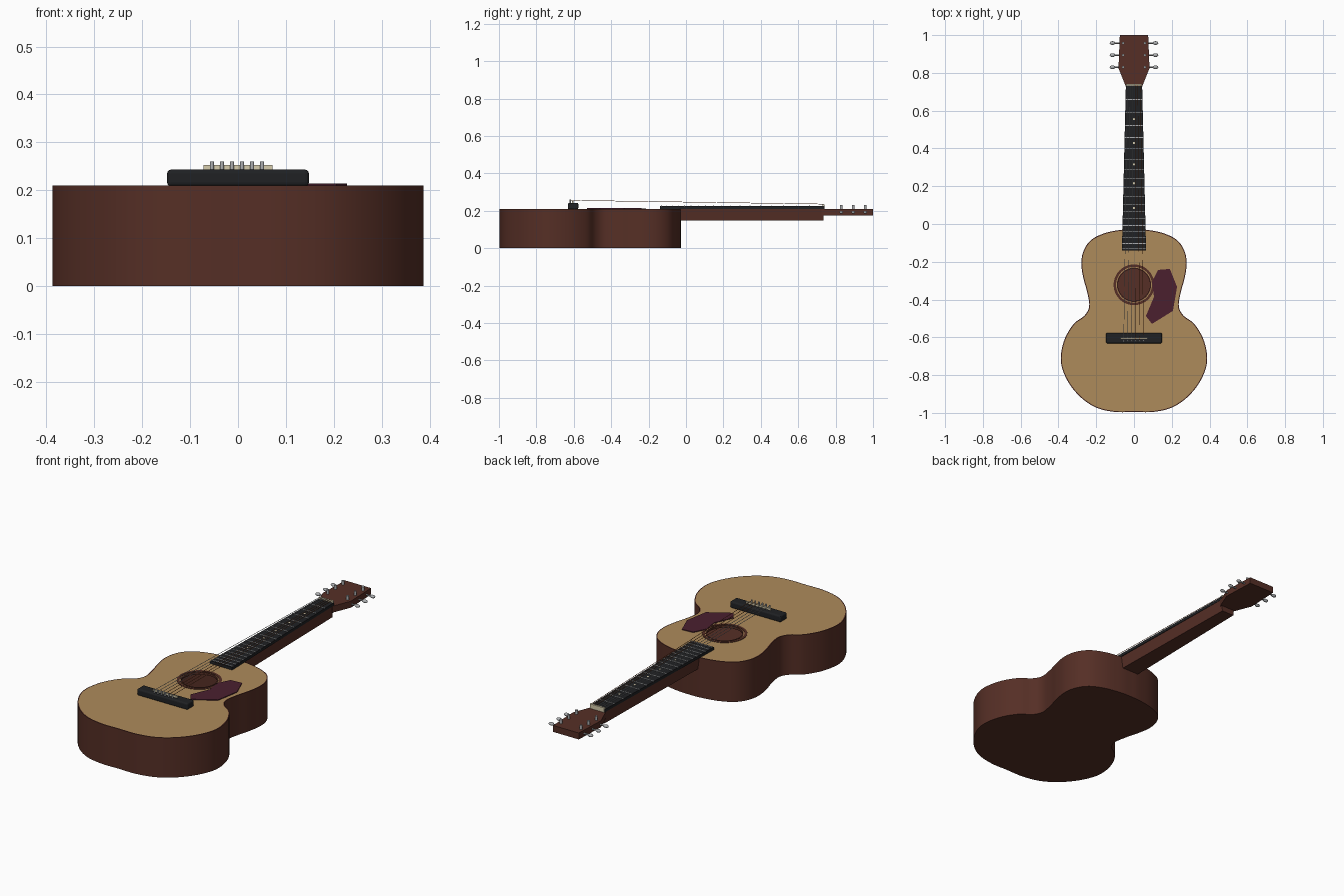
import bpy, bmesh, math
from mathutils import Vector

if "Cube" in bpy.data.objects:
    bpy.data.objects.remove(bpy.data.objects["Cube"])


def material(name, r, g, b):
    m = bpy.data.materials.new(name)
    m.diffuse_color = (r, g, b, 1)
    m.use_nodes = True
    m.node_tree.nodes["Principled BSDF"].inputs["Base Color"].default_value = m.diffuse_color
    return m


BROWN = material("mahogany", 0.092, 0.028, 0.019)
TAN = material("spruce", 0.42, 0.26, 0.105)
BLACK = material("ebony", 0.014, 0.015, 0.017)
PLUM = material("pickguard_plum", 0.07, 0.014, 0.028)
STEEL = material("steel", 0.42, 0.43, 0.44)
CREAM = material("bone", 0.68, 0.61, 0.42)
BRONZE = material("bronze_string", 0.26, 0.08, 0.025)


def finish(name, bm, *mats, smooth=False):
    mesh = bpy.data.meshes.new(name)
    bm.to_mesh(mesh)
    bm.free()
    ob = bpy.data.objects.new(name, mesh)
    bpy.context.collection.objects.link(ob)
    for m in mats:
        mesh.materials.append(m)
    if smooth:
        bpy.ops.object.select_all(action='DESELECT')
        ob.select_set(True)
        bpy.context.view_layer.objects.active = ob
        bpy.ops.object.shade_smooth_by_angle(angle=math.radians(40))
    return ob


def prism(name, pts, z0, z1, mat, bottom_scale=1.0):
    """Extrude a flat outline between two heights."""
    bm = bmesh.new()
    lo = [bm.verts.new((x * bottom_scale, y, z0)) for x, y in pts]
    hi = [bm.verts.new((x, y, z1)) for x, y in pts]
    bm.faces.new(lo[::-1])
    bm.faces.new(hi)
    n = len(pts)
    for i in range(n):
        j = (i + 1) % n
        bm.faces.new((lo[i], lo[j], hi[j], hi[i]))
    bmesh.ops.recalc_face_normals(bm, faces=bm.faces)
    return finish(name, bm, mat)


def box(name, x0, x1, y0, y1, z0, z1, mat):
    return prism(name, [(x0, y0), (x1, y0), (x1, y1), (x0, y1)], z0, z1, mat)


def rod(name, a, b, r, mat, sides=10):
    a, b = Vector(a), Vector(b)
    bm = bmesh.new()
    bmesh.ops.create_cone(bm, cap_ends=True, segments=sides, radius1=r, radius2=r, depth=(b - a).length)
    ob = finish(name, bm, mat, smooth=True)
    ob.location = (a + b) / 2
    ob.rotation_euler = (b - a).to_track_quat('Z', 'Y').to_euler()
    return ob


def circle(r, n=48):
    return [(r * math.cos(2 * math.pi * i / n), HOLE_Y + r * math.sin(2 * math.pi * i / n)) for i in range(n)]


def ring(name, r0, r1, z0, z1, mat):
    """Flat washer around the sound hole."""
    bm = bmesh.new()
    loops = [[bm.verts.new((x, y, z)) for x, y in circle(r)]
             for r, z in ((r0, z0), (r1, z0), (r1, z1), (r0, z1))]
    for k in range(4):
        a, b = loops[k], loops[(k + 1) % 4]
        for i in range(48):
            j = (i + 1) % 48
            bm.faces.new((a[i], a[j], b[j], b[i]))
    bmesh.ops.recalc_face_normals(bm, faces=bm.faces)
    return finish(name, bm, mat, smooth=True)


TOP, HOLE_Y, NUT_Y, SADDLE_Y = 0.21, -0.322, 0.735, -0.605

# Body outline: right half smoothed through a few points, then mirrored
half = [(0, -0.995), (0.1, -0.995), (0.2, -0.972), (0.285, -0.915), (0.352, -0.83), (0.387, -0.73),
        (0.371, -0.62), (0.32, -0.53), (0.262, -0.485), (0.237, -0.435), (0.248, -0.36), (0.267, -0.29),
        (0.279, -0.21), (0.266, -0.14), (0.225, -0.083), (0.15, -0.047), (0.06, -0.03), (0, -0.028)]
ctrl = [(-half[1][0], half[1][1])] + half + [(-half[-2][0], half[-2][1])]
right = []
for i in range(1, len(ctrl) - 2):
    p = [Vector(c) for c in ctrl[i - 1:i + 3]]
    for s in range(5):
        t = s / 5
        right.append(0.5 * (2 * p[1] + (p[2] - p[0]) * t + (2 * p[0] - 5 * p[1] + 4 * p[2] - p[3]) * t * t
                            + (3 * p[1] - p[0] - 3 * p[2] + p[3]) * t ** 3))
right.append(Vector(half[-1]))
outline = right + [Vector((-v.x, v.y)) for v in right[-2:0:-1]]
n = len(outline)
inner = []
for i in range(n):
    d = (outline[(i + 1) % n] - outline[i - 1]).normalized()
    inner.append(outline[i] + Vector((-d.y, d.x)) * 0.005)

# Hollow body: back, sides, dark edge, soundboard with a round hole
bm = bmesh.new()
low, high, lip = [[bm.verts.new((v.x, v.y, z)) for v in pts]
                  for pts, z in ((outline, 0), (outline, TOP), (inner, TOP))]
bm.faces.new(low[::-1])
for a, b in ((low, high), (high, lip)):
    for i in range(n):
        j = (i + 1) % n
        bm.faces.new((a[i], a[j], b[j], b[i]))
floor = bm.faces.new([bm.verts.new((v.x, v.y, 0.006)) for v in inner])
hole, under = [[bm.verts.new((x, y, z)) for x, y in circle(0.088)] for z in (TOP, TOP - 0.012)]
for i in range(48):
    j = (i + 1) % 48
    bm.faces.new((hole[i], hole[j], under[j], under[i]))
edges = [bm.edges.get((l[i], l[(i + 1) % len(l)])) for l in (lip, hole) for i in range(len(l))]
board = bmesh.ops.triangle_fill(bm, use_beauty=True, edges=edges, normal=(0, 0, 1))
for f in board["geom"]:
    if isinstance(f, bmesh.types.BMFace):
        f.material_index = 1
        f.normal_update()
        if f.normal.z < 0:
            f.normal_flip()
finish("body", bm, BROWN, TAN, smooth=True)

# Rosette
ring("rosette_outer", 0.095, 0.108, TOP - 0.002, TOP + 0.002, BROWN)
ring("rosette_inner", 0.085, 0.091, TOP - 0.002, TOP + 0.002, BROWN)

# Pickguard
prism("pickguard", [(0.127, -0.243), (0.095, -0.307), (0.106, -0.386), (0.063, -0.487), (0.095, -0.529),
                    (0.206, -0.46), (0.228, -0.333), (0.19, -0.238)][::-1], TOP, TOP + 0.004, PLUM)

# Neck, fingerboard, headstock, nut
prism("neck", [(-0.058, -0.05), (0.058, -0.05), (0.042, NUT_Y), (-0.042, NUT_Y)], 0.147, 0.212, BROWN, 0.85)
prism("fingerboard", [(-0.064, -0.14), (0.064, -0.14), (0.043, NUT_Y + 0.005), (-0.043, NUT_Y + 0.005)],
      TOP, 0.225, BLACK)
prism("headstock", [(-0.042, 0.725), (0.042, 0.725), (0.082, 0.825), (0.075, 1.0), (-0.075, 1.0),
                    (-0.082, 0.825)], 0.176, TOP, BROWN)
box("nut", -0.042, 0.042, NUT_Y - 0.004, NUT_Y + 0.006, TOP, 0.234, CREAM)


def fret_y(k):
    return NUT_Y - (NUT_Y - SADDLE_Y) * (1 - 2 ** (-k / 12))


# Frets and position dots
for k in range(1, 19):
    y = fret_y(k)
    w = 0.043 + (NUT_Y - y) * 0.024
    box("fret", -w, w, y - 0.002, y + 0.002, 0.224, 0.2275, STEEL)
for k in (3, 5, 7, 9, 12):
    y = (fret_y(k) + fret_y(k - 1)) / 2
    rod("position_dot", (0, y, 0.224), (0, y, 0.2265), 0.006, CREAM, 12)

# Bridge with rounded edges, saddle
bridge = box("bridge", -0.148, 0.148, -0.632, -0.576, TOP - 0.002, 0.243, BLACK)
bev = bridge.modifiers.new("rounding", 'BEVEL')
bev.width, bev.segments = 0.008, 3
box("saddle", -0.072, 0.072, SADDLE_Y - 0.004, SADDLE_Y + 0.004, 0.242, 0.253, CREAM)

# Bridge pins and strings
for i in range(6):
    u = i - 2.5
    x = u * 0.021 - 0.002
    rod("bridge_pin", (x, -0.619, 0.24), (x, -0.619, 0.26), 0.0045, STEEL)
    rod("string", (x, -0.619, 0.256), (u * 0.0135, NUT_Y, 0.236), 0.0013,
        STEEL if i < 3 else BRONZE, 6)

# Tuners: post, shaft and oval knob on both sides
for side in (-1, 1):
    for y in (0.83, 0.894, 0.958):
        rod("tuner_post", (side * 0.058, y, 0.2), (side * 0.058, y, 0.231), 0.007, STEEL)
        rod("tuner_shaft", (side * 0.06, y, 0.192), (side * 0.108, y, 0.192), 0.004, STEEL, 8)
        bm = bmesh.new()
        bmesh.ops.create_uvsphere(bm, u_segments=12, v_segments=8, radius=1)
        knob = finish("tuner_knob", bm, STEEL, smooth=True)
        knob.location = (side * 0.114, y, 0.192)
        knob.scale = (0.015, 0.010, 0.008)
